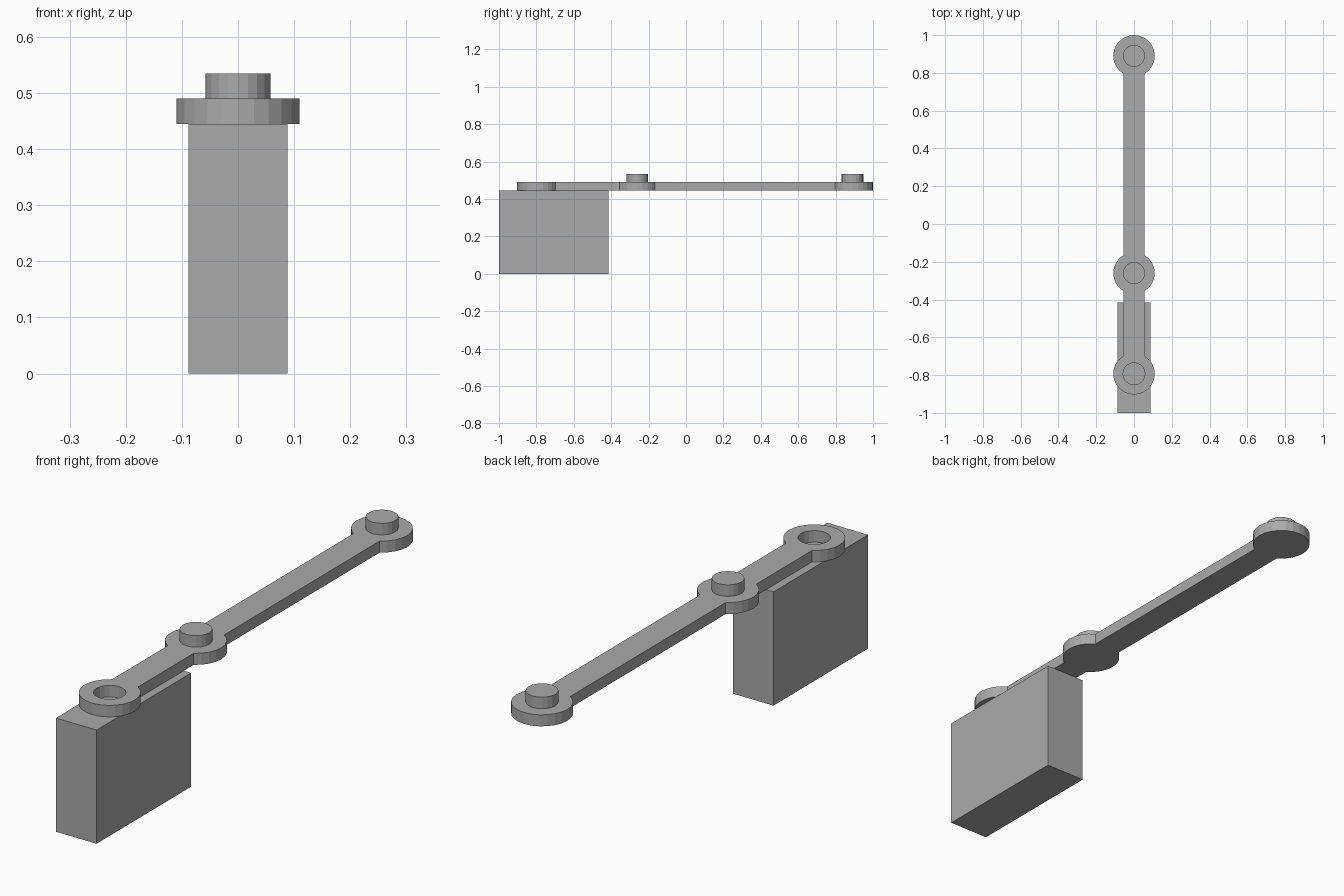
import bpy, bmesh, math
from mathutils import Matrix

if "Cube" in bpy.data.objects:
    bpy.data.objects.remove(bpy.data.objects["Cube"], do_unlink=True)

grey = bpy.data.materials.new("plain grey")
grey.use_nodes = True
colour = (0.4, 0.4, 0.4, 1)
grey.diffuse_color = colour
grey.node_tree.nodes["Principled BSDF"].inputs["Base Color"].default_value = colour

BLOCK_TOP, ARM_TOP, PEG_TOP = 0.445, 0.49, 0.535
DISC_R, PEG_R, BAR_HALF = 0.11, 0.058, 0.056
SIDES = 20
JOINTS = [-0.793, -0.26, 0.89]


def finish(name, bm):
    bmesh.ops.recalc_face_normals(bm, faces=bm.faces)
    mesh = bpy.data.meshes.new(name)
    bm.to_mesh(mesh)
    bm.free()
    mesh.materials.append(grey)
    obj = bpy.data.objects.new(name, mesh)
    bpy.context.collection.objects.link(obj)
    return obj


def cylinder(name, y, z0, z1):
    bm = bmesh.new()
    bmesh.ops.create_cone(bm, cap_ends=True, segments=SIDES, radius1=PEG_R, radius2=PEG_R,
                          depth=z1 - z0, matrix=Matrix.Translation((0, y, (z0 + z1) / 2)))
    return finish(name, bm)


# Base block
bm = bmesh.new()
bmesh.ops.create_cube(bm, size=1)
bmesh.ops.scale(bm, vec=(0.176, 0.585, BLOCK_TOP), verts=bm.verts)
bmesh.ops.translate(bm, vec=(0, -0.7075, BLOCK_TOP / 2), verts=bm.verts)
finish("base_block", bm)

# Arm outline: one side of arcs joined by straight bars, then mirrored
neck = math.asin(BAR_HALF / DISC_R)
side = []
for i, y in enumerate(JOINTS):
    start = 0 if i == 0 else neck
    end = math.pi if i == len(JOINTS) - 1 else math.pi - neck
    steps = 10 if i in (0, len(JOINTS) - 1) else 8
    for k in range(steps + 1):
        a = start + (end - start) * k / steps
        side.append((DISC_R * math.sin(a), y - DISC_R * math.cos(a)))
outline = side + [(-x, y) for x, y in reversed(side[1:-1])]

bm = bmesh.new()
face = bm.faces.new([bm.verts.new((x, y, BLOCK_TOP)) for x, y in outline])
top = bmesh.ops.extrude_face_region(bm, geom=[face])["geom"]
bmesh.ops.translate(bm, vec=(0, 0, ARM_TOP - BLOCK_TOP),
                    verts=[v for v in top if isinstance(v, bmesh.types.BMVert)])
arm = finish("linked_arm", bm)

# Open pivot hole at the front joint
cutter = cylinder("pivot_hole_cutter", JOINTS[0], BLOCK_TOP - 0.05, ARM_TOP + 0.05)
cutter.hide_render = True
cutter.hide_viewport = True
cut = arm.modifiers.new("pivot hole", "BOOLEAN")
cut.operation = "DIFFERENCE"
cut.solver = "EXACT"
cut.object = cutter

# Pegs on the other two joints
for name, y in zip(("middle_peg", "end_peg"), JOINTS[1:]):
    cylinder(name, y, ARM_TOP, PEG_TOP)
